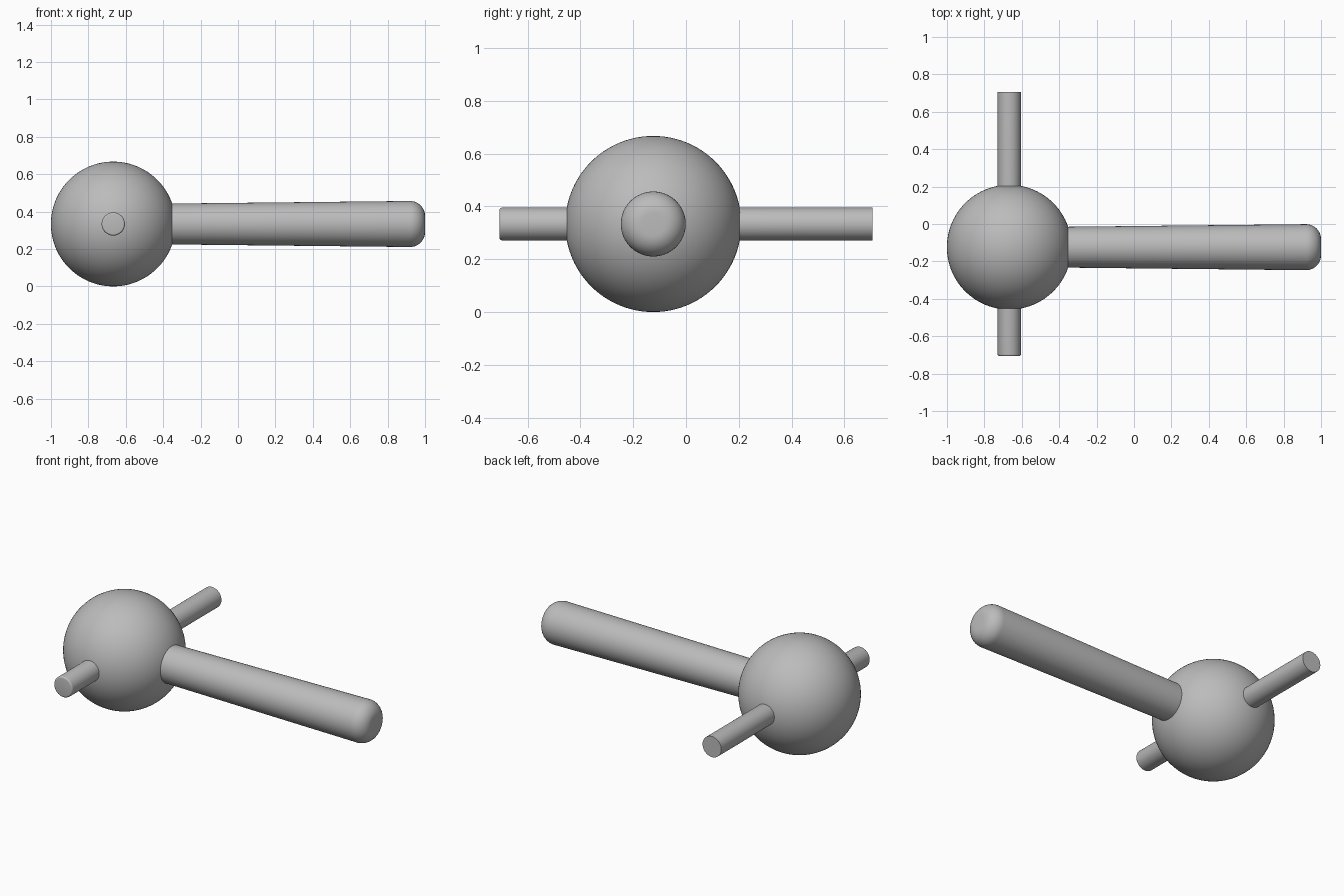
import bpy, math
from mathutils import Matrix, Vector

cube = bpy.data.objects.get("Cube")
if cube:
    bpy.data.objects.remove(cube, do_unlink=True)

GREY = (0.5, 0.5, 0.5, 1)
steel = bpy.data.materials.new("plain_grey")
steel.use_nodes = True
steel.diffuse_color = GREY
steel.node_tree.nodes["Principled BSDF"].inputs["Base Color"].default_value = GREY

CENTRE = Vector((-0.667, -0.124, 0.3335))
RADIUS = 0.3335


def finish(obj, name):
    obj.name = name
    obj.data.materials.append(steel)
    bpy.ops.object.shade_smooth_by_angle(angle=math.radians(35))


def lathe(name, profile, matrix, sides=64):
    """Revolve (radius, height) points about local z and close both ends."""
    verts, faces = [], []
    for r, h in profile:
        for i in range(sides):
            a = math.tau * i / sides
            verts.append((r * math.cos(a), r * math.sin(a), h))
    for k in range(len(profile) - 1):
        for i in range(sides):
            j = (i + 1) % sides
            lo, hi = k * sides, (k + 1) * sides
            faces.append((lo + i, lo + j, hi + j, hi + i))
    faces.append(tuple(reversed(range(sides))))
    faces.append(tuple(range(len(verts) - sides, len(verts))))
    mesh = bpy.data.meshes.new(name)
    mesh.from_pydata(verts, [], faces)
    mesh.transform(matrix)
    obj = bpy.data.objects.new(name, mesh)
    bpy.context.collection.objects.link(obj)
    bpy.ops.object.select_all(action="DESELECT")
    obj.select_set(True)
    bpy.context.view_layer.objects.active = obj
    finish(obj, name)


def rounded_end(radius, height, fillet, steps):
    """Quarter-circle fillet leading from the side onto the flat end."""
    angles = [math.pi / 2 * i / steps for i in range(steps + 1)]
    return [(radius - fillet + fillet * math.cos(a),
             height - fillet + fillet * math.sin(a)) for a in angles]


# Ball head
bpy.ops.mesh.primitive_uv_sphere_add(segments=96, ring_count=48, radius=RADIUS, location=CENTRE)
finish(bpy.context.object, "ball_head")

# Handle: slightly flared rod with a rounded tip, pointing to +x
length = 1 - CENTRE.x
lathe("handle", [(0.108, 0.2)] + rounded_end(0.123, length, 0.08, 10),
      Matrix.Translation(CENTRE) @ Matrix.Rotation(math.pi / 2, 4, "Y"))

# Cross pin: straight through the ball, front end lightly eased
pin_origin = Vector((CENTRE.x, 0, CENTRE.z))
lathe("cross_pin", [(0.062, -0.707)] + rounded_end(0.062, 0.707, 0.01, 4),
      Matrix.Translation(pin_origin) @ Matrix.Rotation(math.pi / 2, 4, "X"))
